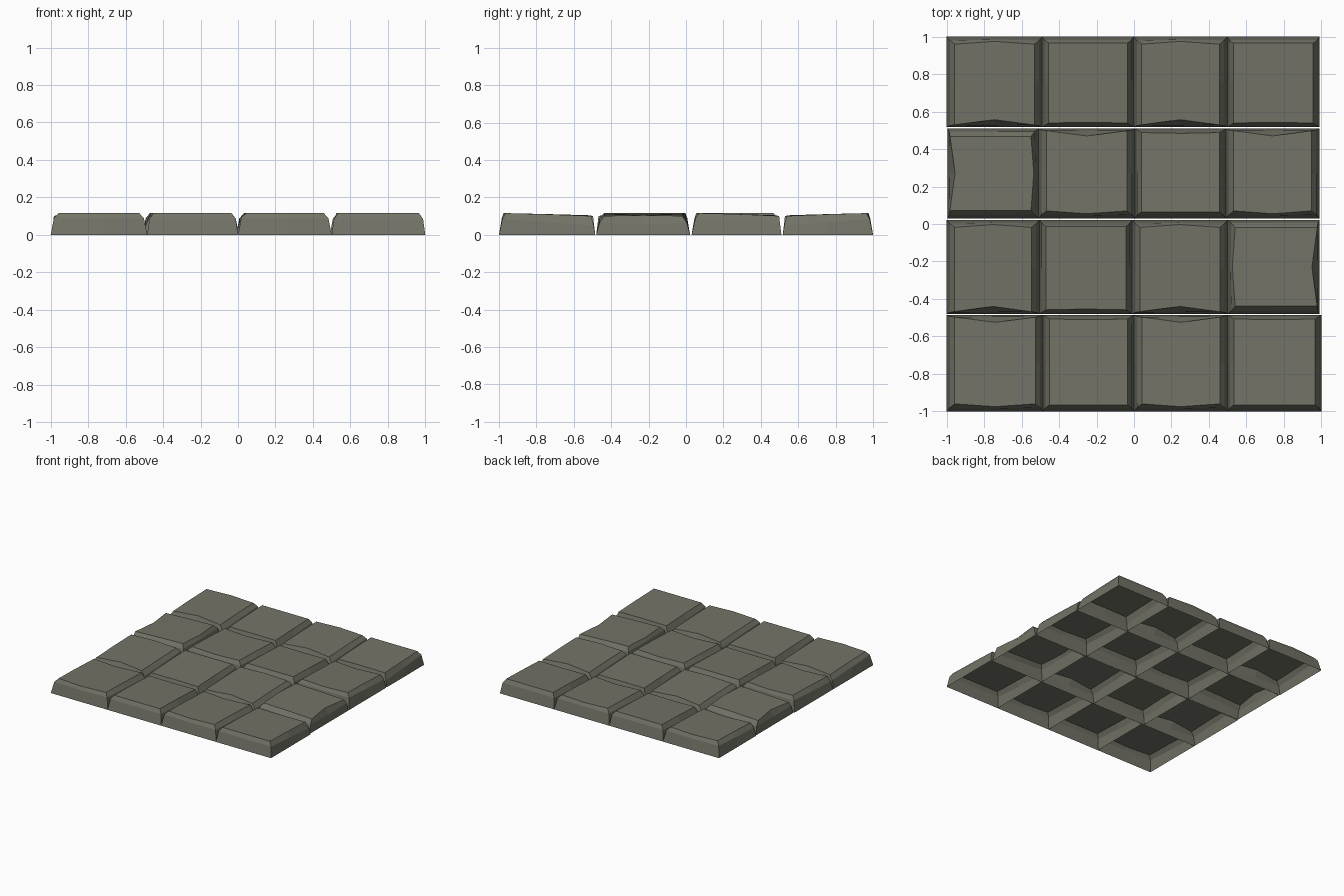
import bpy, bmesh, math

if "Cube" in bpy.data.objects:
    bpy.data.objects.remove(bpy.data.objects["Cube"])

stone = bpy.data.materials.new("stone")
stone.diffuse_color = (0.17, 0.17, 0.135, 1)
stone.use_nodes = True
stone.node_tree.nodes["Principled BSDF"].inputs["Base Color"].default_value = stone.diffuse_color


def ring(bm, w, d, side, low, high, low_mid, high_mid, zs):
    """Eight points: corners plus edge midpoints, inset from a w x d rectangle.
    +y is the worn low side, -y the high side."""
    x, yl, yh = w / 2 - side, d / 2 - low, -d / 2 + high
    zh, zm, zl, zlm = zs
    pts = [(-x, yh, zh), (0, -d / 2 + high_mid, zh), (x, yh, zh), (x, 0, zm),
           (x, yl, zl), (0, d / 2 - low_mid, zlm), (-x, yl, zl), (-x, 0, zm)]
    return [bm.verts.new(p) for p in pts]


def block(name, x0, x1, y0, y1, turns, chipped):
    """Open-bottomed bevelled stone; turns = quarter turns of the worn side."""
    w, d = x1 - x0, y1 - y0
    if turns % 2:
        w, d = d, w
    bm = bmesh.new()
    base = ring(bm, w, d, 0, 0, 0, 0, 0, (0, 0, 0, 0))
    if chipped:
        mid = ring(bm, w, d, .017, .008, .02, .01, .015, (.088, .076, .064, .058))
        top = ring(bm, w, d, .042, .012, .04, .04, .025, (.116, .111, .101, .105))
    else:
        mid = ring(bm, w, d, .012, .008, .018, .008, .018, (.085, .068, .05, .05))
        top = ring(bm, w, d, .034, .022, .035, .026, .035, (.116, .110, .101, .101))
    for a, b in ((base, mid), (mid, top)):
        for i in range(8):
            j = (i + 1) % 8
            bm.faces.new((a[i], a[j], b[j], b[i]))
    bm.faces.new(top)
    me = bpy.data.meshes.new(name)
    bm.to_mesh(me)
    bm.free()
    me.materials.append(stone)
    ob = bpy.data.objects.new(name, me)
    ob.location = ((x0 + x1) / 2, (y0 + y1) / 2, 0)
    ob.rotation_euler.z = turns * math.pi / 2
    bpy.context.collection.objects.link(ob)


# Rows from front to back: y range, column joints, worn-side turns, chipped columns
rows = [
    (-1, -.485, (-1, -.485, 0, .5, 1), (0, 0, 0, 0), (0, 2)),
    (-.48, .022, (-1, -.505, -.01, .5, .99), (2, 2, 2, 3), (0, 2, 3)),
    (.03, .51, (-.995, -.51, .005, .49, .99), (1, 0, 0, 0), (0, 1, 3)),
    (.517, 1, (-1, -.49, -.002, .498, .99), (2, 2, 2, 2), (0, 2)),
]
for r, (y0, y1, xs, turns, chips) in enumerate(rows):
    for c in range(4):
        block(f"paving_stone_{r + 1}_{c + 1}", xs[c], xs[c + 1], y0, y1,
              turns[c], c in chips)
